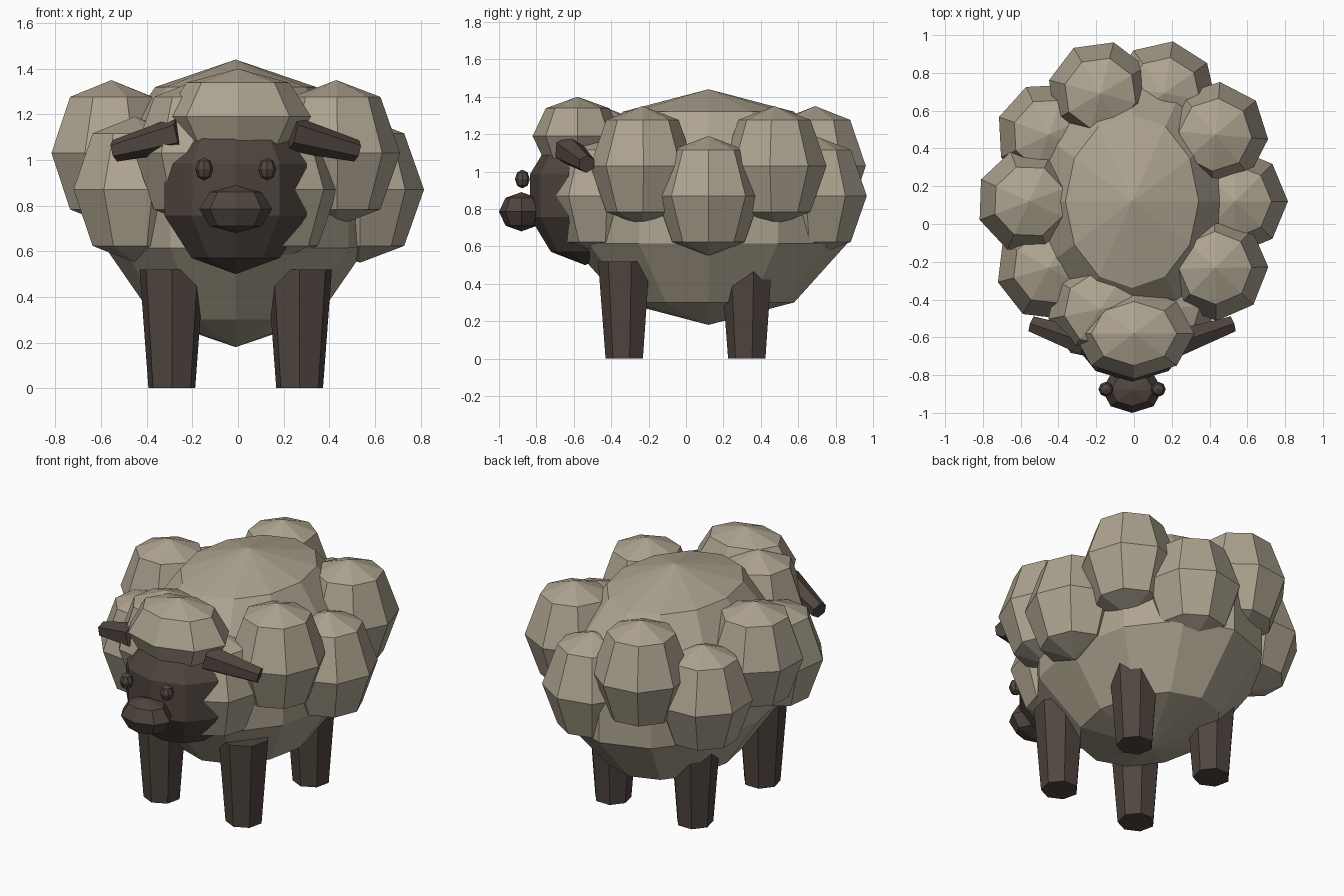
import bpy, bmesh, math
from mathutils import Vector

cube = bpy.data.objects.get("Cube")
if cube:
    bpy.data.objects.remove(cube, do_unlink=True)


def material(name, color):
    mat = bpy.data.materials.new(name)
    mat.use_nodes = True
    mat.diffuse_color = color
    mat.node_tree.nodes["Principled BSDF"].inputs["Base Color"].default_value = color
    return mat


wool = material("wool", (0.42, 0.37, 0.28, 1))
brown = material("dark brown", (0.08, 0.06, 0.049, 1))
CX = -0.01  # centre line of the animal


def add_object(name, bm, mat):
    mesh = bpy.data.meshes.new(name)
    bmesh.ops.recalc_face_normals(bm, faces=bm.faces)
    bm.to_mesh(mesh)
    bm.free()
    mesh.materials.append(mat)
    obj = bpy.data.objects.new(name, mesh)
    bpy.context.collection.objects.link(obj)
    return obj


def ball(name, mat, center, size, segments=8, rings=4, turn=0.0, swell=None):
    """Flat-shaded ellipsoid; swell moves the two middle rings to (radius, height)."""
    bm = bmesh.new()
    bmesh.ops.create_uvsphere(bm, u_segments=segments, v_segments=rings, radius=1)
    if swell:
        for v in bm.verts:
            if 0.1 < abs(v.co.z) < 0.9:
                flat = Vector((v.co.x, v.co.y)).normalized() * swell[0]
                v.co = (flat.x, flat.y, math.copysign(swell[1], v.co.z))
    obj = add_object(name, bm, mat)
    obj.location, obj.scale = center, size
    obj.rotation_euler.z = turn
    return obj


def taper(name, mat, start, end, r_start, r_end, sides):
    """Tapered prism from start to end."""
    start, end = Vector(start), Vector(end)
    bm = bmesh.new()
    bmesh.ops.create_cone(bm, cap_ends=True, segments=sides, radius1=r_start,
                          radius2=r_end, depth=(end - start).length)
    obj = add_object(name, bm, mat)
    obj.location = (start + end) / 2
    obj.rotation_mode = 'QUATERNION'
    obj.rotation_quaternion = (end - start).to_track_quat('Z', 'Y')
    return obj


# Body
ball("body", wool, (CX, 0.12, 0.81), (0.6, 0.78, 0.63), segments=12, rings=5)

# Ring of wool tufts, alternating low and high
for k in range(10):
    a = k * math.tau / 10
    z = 1.03 if k % 2 else 0.87
    ball(f"wool_tuft_{k + 1}", wool,
         (CX + 0.545 * math.cos(a), 0.12 + 0.6 * math.sin(a), z),
         (0.28, 0.28, 0.32), turn=0.7 * k, swell=(0.69, 0.77))

# Head, wool cap and muzzle
ball("head", brown, (CX, -0.54, 0.87), (0.345, 0.31, 0.37), segments=10, rings=5)
ball("wool_cap", wool, (CX + 0.01, -0.58, 1.19), (0.32, 0.24, 0.21))
ball("muzzle", brown, (CX, -0.88, 0.785), (0.16, 0.12, 0.105))

# Paired eyes, ears and legs
for side, s in (("left", 1), ("right", -1)):
    ball(f"{side}_eye", brown, (CX + s * 0.138, -0.875, 0.96), (0.04, 0.04, 0.05))
    taper(f"{side}_ear", brown, (CX + s * 0.24, -0.63, 1.115),
          (CX + s * 0.53, -0.53, 1.04), 0.08, 0.048, 6)
    for end, y in (("front", -0.325), ("rear", 0.33)):
        taper(f"{side}_{end}_leg", brown, (CX + s * 0.28, y, 0),
              (CX + s * 0.28, y, 0.52), 0.105, 0.145, 7)
